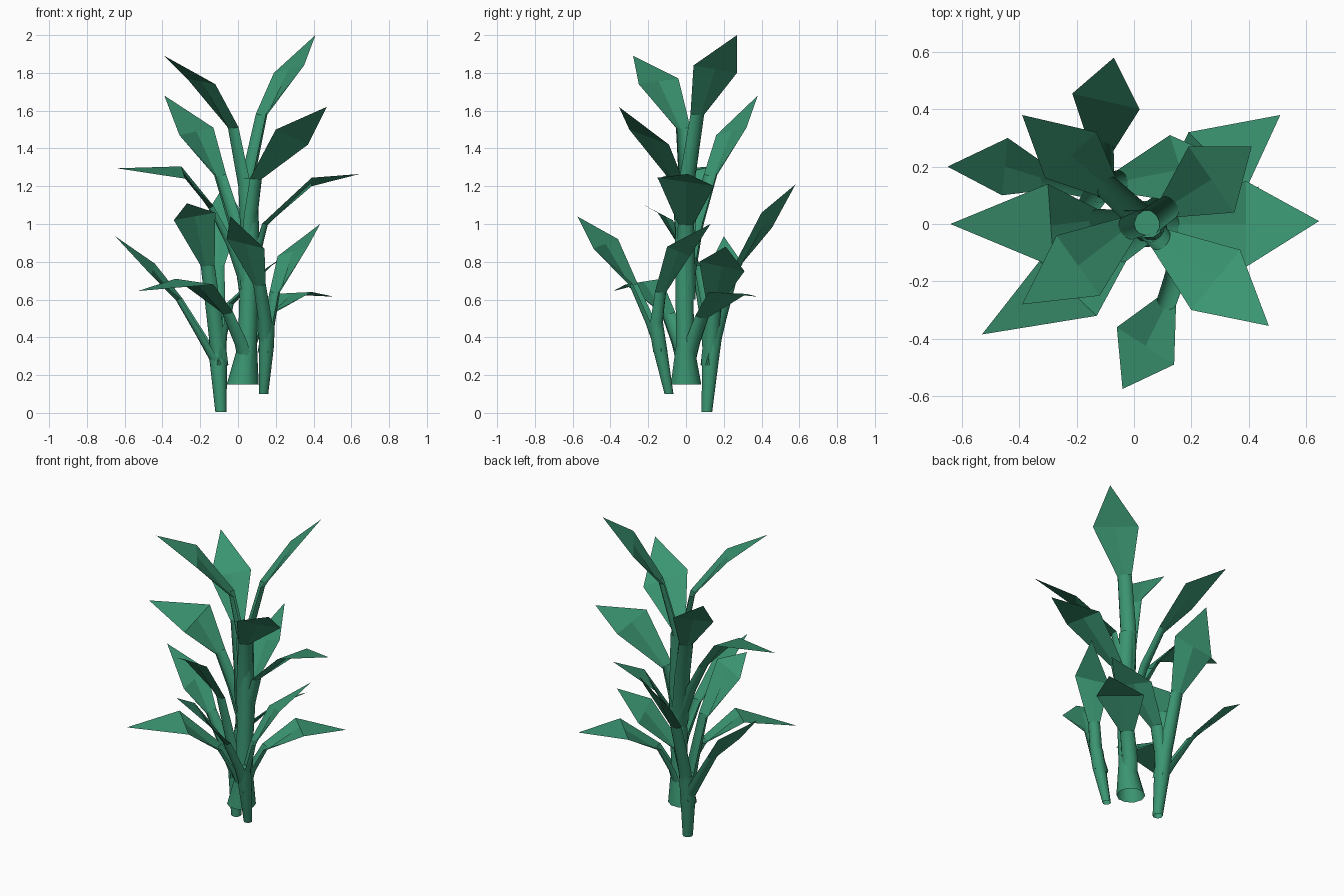
import bpy, bmesh, math
from mathutils import Vector

green = bpy.data.materials.new("leaf green")
green.diffuse_color = (0.043, 0.3, 0.168, 1)


def finish(name, bm):
    me = bpy.data.meshes.new(name)
    bm.to_mesh(me)
    bm.free()
    me.materials.append(green)
    ob = bpy.data.objects.new(name, me)
    bpy.context.collection.objects.link(ob)
    return ob


def stalk(name, rings, sides=10):
    """Tube through (x, y, z, radius) rings, closed on top."""
    bm = bmesh.new()
    prev = None
    for x, y, z, r in rings:
        ring = [bm.verts.new((x + r * math.cos(2 * math.pi * i / sides),
                              y + r * math.sin(2 * math.pi * i / sides), z))
                for i in range(sides)]
        if prev:
            for i in range(sides):
                j = (i + 1) % sides
                bm.faces.new((prev[i], prev[j], ring[j], ring[i])).smooth = True
        prev = ring
    bm.faces.new(prev)
    finish(name, bm)


def leaf(name, path, a, b, tip, w0=0.052, w1=0.043):
    """Curved gutter along the path, opening into a folded pointed blade."""
    bm = bmesh.new()
    path = [Vector(p) for p in path]
    a, b, tip = Vector(a), Vector(b), Vector(tip)
    d = tip - path[0]
    side = Vector((-d.y, d.x, 0)).normalized()
    if (a - b).dot(side) < 0:
        a, b = b, a
    prev, n, last = None, 6, len(path) - 1
    for k, p in enumerate(path):
        t = (path[min(k + 1, last)] - path[max(k - 1, 0)]).normalized()
        out = t.cross(side).normalized()
        if out.dot(Vector((d.x, d.y, 0))) < 0:
            out = -out
        f = k / last
        w = w0 + (w1 - w0) * f
        depth = 0.05 + (0.03 - 0.05) * f
        ring = []
        for i in range(n + 1):
            ang = math.pi * i / n
            ring.append(bm.verts.new(p + side * w * math.cos(ang)
                                     + out * depth * (math.sin(ang) - 0.4)))
        if prev:
            for i in range(n):
                bm.faces.new((prev[i], prev[i + 1], ring[i + 1], ring[i])).smooth = True
        prev = ring
    va, vb, vt = (bm.verts.new(v) for v in (a, b, tip))
    vm = bm.verts.new((a + b) / 2)
    h = n // 2
    bm.faces.new(prev[:h + 1] + [vm, va])
    bm.faces.new(prev[h:] + [vb, vm])
    bm.faces.new((va, vm, vt))
    bm.faces.new((vm, vb, vt))
    finish(name, bm)


# Stalks: the tall middle one and two small side shoots
stalk("main_stalk", [(0.025, 0, 0.15, 0.085), (0.05, -0.005, 0.36, 0.05),
                     (0.065, -0.01, 0.9, 0.05), (0.05, 0, 1.24, 0.05)])
stalk("back_shoot", [(-0.09, 0.11, 0.005, 0.03), (-0.105, 0.13, 0.28, 0.046),
                     (-0.11, 0.15, 0.42, 0.045)])
stalk("front_shoot", [(0.135, -0.09, 0.1, 0.025), (0.15, -0.14, 0.35, 0.04),
                      (0.155, -0.16, 0.48, 0.04)])

# Leaves of the main stalk: path, two blade corners, tip
main = [
    ([(0.06, 0, 0.9), (0.06, 0.015, 1.25), (0.13, 0.065, 1.58)],
     (0.19, 0.27, 1.80), (0.35, 0.04, 1.84), (0.41, 0.27, 2.0)),
    ([(0.06, 0, 0.9), (0.03, 0, 1.2), (-0.03, -0.02, 1.51)],
     (-0.12, -0.25, 1.74), (-0.27, -0.04, 1.77), (-0.39, -0.28, 1.89)),
    ([(0.04, 0, 0.65), (-0.02, 0.06, 1.0), (-0.1, 0.135, 1.26)],
     (-0.31, 0.16, 1.47), (-0.13, 0.32, 1.51), (-0.39, 0.38, 1.68)),
    ([(0.06, -0.01, 0.8), (0.075, -0.03, 1.05), (0.1, -0.06, 1.24)],
     (0.37, -0.09, 1.42), (0.2, -0.3, 1.5), (0.47, -0.355, 1.62)),
    ([(0.07, 0, 0.6), (0.09, 0, 0.82), (0.14, 0, 1.0)],
     (0.39, -0.15, 1.245), (0.39, 0.15, 1.2), (0.645, 0.01, 1.265)),
    ([(0.05, 0, 0.65), (-0.04, 0, 0.9), (-0.14, 0.01, 1.09)],
     (-0.3, 0.14, 1.305), (-0.28, -0.15, 1.24), (-0.64, 0, 1.295)),
    ([(0.045, 0, 0.22), (0.01, -0.04, 0.37), (-0.06, -0.1, 0.53)],
     (-0.33, -0.13, 0.71), (-0.13, -0.32, 0.68), (-0.53, -0.385, 0.645)),
    ([(0.045, 0, 0.22), (0.07, 0.04, 0.37), (0.13, 0.09, 0.51)],
     (0.19, 0.32, 0.63), (0.39, 0.12, 0.64), (0.51, 0.38, 0.615)),
]
for i, args in enumerate(main):
    leaf(f"main_leaf_{i + 1}", *args)

# Leaves of the back shoot
root = (-0.1, 0.125, 0.25)
back = [
    ([root, (-0.11, 0.19, 0.5), (-0.11, 0.27, 0.78)],
     (-0.215, 0.455, 0.98), (0.02, 0.4, 1.06), (-0.07, 0.58, 1.21)),
    ([root, (-0.2, 0.14, 0.42), (-0.31, 0.16, 0.6)],
     (-0.44, 0.3, 0.79), (-0.46, 0.1, 0.73), (-0.65, 0.2, 0.935)),
    ([root, (-0.13, 0.1, 0.5), (-0.165, 0.05, 0.78)],
     (-0.34, -0.07, 1.02), (-0.12, -0.15, 1.06), (-0.27, -0.24, 1.11)),
    ([root, (-0.08, 0.14, 0.42), (-0.04, 0.15, 0.58)],
     (0.2, 0.07, 0.8), (0.125, 0.31, 0.75), (0.35, 0.21, 0.88)),
]
for i, args in enumerate(back):
    leaf(f"back_shoot_leaf_{i + 1}", *args, w0=0.045, w1=0.04)

# Leaves of the front shoot
root = (0.145, -0.13, 0.32)
front = [
    ([root, (0.14, -0.19, 0.48), (0.11, -0.28, 0.68)],
     (-0.06, -0.36, 0.92), (0.14, -0.49, 0.87), (-0.04, -0.575, 1.04)),
    ([root, (0.17, -0.15, 0.48), (0.2, -0.13, 0.64)],
     (0.21, 0.02, 0.83), (0.37, -0.1, 0.88), (0.435, 0.13, 1.0)),
]
for i, args in enumerate(front):
    leaf(f"front_shoot_leaf_{i + 1}", *args, w0=0.04, w1=0.035)
